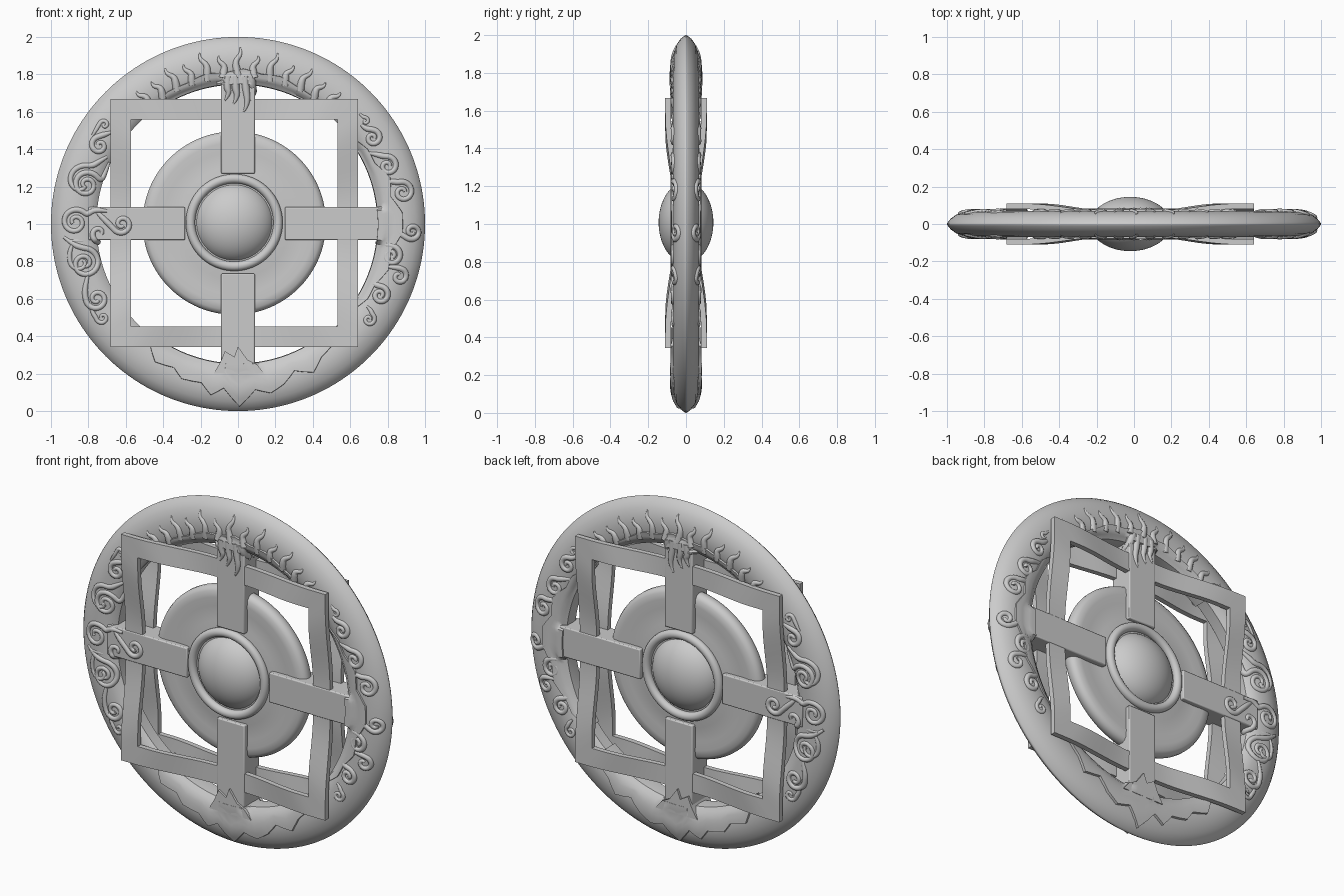
import bpy, bmesh
from math import sin, cos, pi, radians, hypot

if "Cube" in bpy.data.objects:
    bpy.data.objects.remove(bpy.data.objects["Cube"])

C = 1.0                      # height of the wheel centre
HX, HZ = -0.02, 1.005        # hub and frame centre
RING = [(0.752, 0.0), (0.757, 0.035), (0.78, 0.056), (0.82, 0.067), (0.87, 0.07),
        (0.91, 0.064), (0.95, 0.05), (0.98, 0.029), (0.995, 0.01), (1.0, 0.0)]


def finish(name, bm):
    bmesh.ops.remove_doubles(bm, verts=bm.verts, dist=1e-5)
    bmesh.ops.recalc_face_normals(bm, faces=bm.faces)
    me = bpy.data.meshes.new(name)
    bm.to_mesh(me)
    bm.free()
    ob = bpy.data.objects.new(name, me)
    bpy.context.collection.objects.link(ob)
    return ob


def lathe(name, half, cx, cz, n=128, closed=True):
    """Revolve a front half profile (r, y), mirrored front to back, about the y axis."""
    prof = half + [(r, -y) for r, y in reversed(half)]
    bm = bmesh.new()
    rows = [[bm.verts.new((cx + r * cos(2*pi*i/n), y, cz + r * sin(2*pi*i/n)))
             for r, y in prof] for i in range(n)]
    m = len(prof)
    for i in range(n):
        a, b = rows[i], rows[(i + 1) % n]
        for j in range(m if closed else m - 1):
            k = (j + 1) % m
            bm.faces.new((a[j], a[k], b[k], b[j]))
    return finish(name, bm)


def surf(x, z):
    """Height of the ring or spoke surface under a point of relief."""
    r = hypot(x, z - C)
    y = 0.0
    for (r0, y0), (r1, y1) in zip(RING, RING[1:]):
        if r0 <= r <= r1:
            y = y0 + (y1 - y0) * (r - r0) / (r1 - r0)
    if r < 0.8 and min(abs(x), abs(z - C)) < 0.09:
        y = max(y, 0.07)
    return y


def box(name, x0, x1, z0, z1, d):
    bm = bmesh.new()
    bmesh.ops.create_cube(bm, size=1)
    for v in bm.verts:
        v.co = ((x0 + x1)/2 + v.co.x*(x1 - x0), v.co.y*2*d, (z0 + z1)/2 + v.co.z*(z1 - z0))
    ob = finish(name, bm)
    bev = ob.modifiers.new("bevel", 'BEVEL')
    bev.width, bev.segments = 0.006, 2


def frame(name, side, n=24, out=0.662, inn=0.553):
    """Square band whose corners flare away from the wheel."""
    bm = bmesh.new()
    loops = []
    for q in range(4):
        for i in range(n):
            s = -1 + 2*i/n
            t = min(1, max(0, (abs(s) - 0.15) / 0.72))
            y = 0.066 + 0.044 * t*t*(3 - 2*t)
            c, d = round(cos(q*pi/2)), round(sin(q*pi/2))
            loops.append([bm.verts.new((HX + h*(c*s + d), side*yy, HZ + h*(d*s - c)))
                          for h, yy in ((out, y), (inn, y), (inn, y-0.03), (out, y-0.03))])
    for i in range(len(loops)):
        a, b = loops[i], loops[(i + 1) % len(loops)]
        for j in range(4):
            k = (j + 1) % 4
            bm.faces.new((a[j], a[k], b[k], b[j]))
    finish(name, bm)


def patch(name, outline, h=0.012, sub=4, rows=7, r_in=0.745):
    """Raised skin over the inner rim, bounded outside by (angle, radius) points."""
    pts = []
    for (a, r), (a2, r2) in zip(outline, outline[1:]):
        pts += [(a + (a2 - a)*k/sub, r + (r2 - r)*k/sub) for k in range(sub)]
    pts.append(outline[-1])
    bm = bmesh.new()
    for side in (-1, 1):
        grid = []
        for a, ro in pts:
            ca, sa = cos(radians(a)), sin(radians(a))
            col = [bm.verts.new((r_in*ca, 0, C + r_in*sa))]
            for k in range(rows):
                r = r_in + 0.003 + (ro - r_in - 0.003) * k/(rows - 1)
                y = max(surf(r*ca, C + r*sa), 0.03) + h
                col.append(bm.verts.new((r*ca, side*y, C + r*sa)))
            r = ro + 0.003
            col.append(bm.verts.new((r*ca, side*(surf(r*ca, C + r*sa) - 0.012), C + r*sa)))
            grid.append(col)
        for a, b in zip(grid, grid[1:]):
            for j in range(len(a) - 1):
                bm.faces.new((a[j], a[j+1], b[j+1], b[j]))
    finish(name, bm)


def tubes(name, strokes):
    """Tapered relief strokes, each a list of (x, z, width), on both faces."""
    cu = bpy.data.curves.new(name, 'CURVE')
    cu.dimensions, cu.bevel_depth, cu.bevel_resolution = '3D', 1.0, 2
    cu.resolution_u, cu.use_fill_caps = 4, True
    for st in strokes:
        for side in (-1, 1):
            sp = cu.splines.new('NURBS')
            sp.points.add(len(st) - 1)
            for p, (x, z, w) in zip(sp.points, st):
                p.co = (x, side*(surf(x, z) - 0.25*w), z, 1)
                p.radius = w
            sp.order_u, sp.use_endpoint_u = 3, True
    bpy.context.collection.objects.link(bpy.data.objects.new(name, cu))


def polar(a, r, w):
    return (r*cos(radians(a)), C + r*sin(radians(a)), w)


def swirl(cx, cz, r, a0, turns, tail=(), w=0.017):
    n = int(abs(turns)*12)
    pts = [(x, z, w*0.5 if i == 0 else w) for i, (x, z) in enumerate(tail)]
    for i in range(n + 1):
        f = i/n
        a = radians(a0) + turns*2*pi*f
        rr = r*(1 - 0.8*f)
        pts.append((cx + rr*cos(a), cz + rr*sin(a), w*(1 - 0.35*f)))
    return pts


# Outer wheel rim
lathe("rim", RING[1:-1] + [(1.0, 0.002)], 0, C, 160)

# Hub: shallow disc, collars and domes
lathe("hub_disc", [(0, 0.05), (0.26, 0.05), (0.3, 0.042), (0.38, 0.04), (0.43, 0.044),
                   (0.465, 0.04), (0.483, 0.027), (0.49, 0.01)], HX, HZ, closed=False)
lathe("hub_dome", [(0.215*sin(i*pi/32), 0.145*cos(i*pi/32)) for i in range(16)], HX, HZ + 0.003,
      64, False)
for nm, s in (("front", -1), ("back", 1)):
    bpy.ops.mesh.primitive_torus_add(major_radius=0.234, minor_radius=0.025, major_segments=96,
                                     minor_segments=16, location=(HX, s*0.057, HZ + 0.003),
                                     rotation=(pi/2, 0, 0))
    bpy.context.object.name = nm + "_collar"
    frame(nm + "_square_frame", s)

# Four spokes
box("top_spoke", -0.09, 0.09, 1.27, 1.79, 0.07)
box("bottom_spoke", -0.09, 0.09, 0.21, 0.735, 0.07)
box("left_spoke", -0.8, -0.283, 0.915, 1.09, 0.07)
box("right_spoke", 0.25, 0.8, 0.915, 1.09, 0.07)

# Flames at the top: a raised base and curling tongues
patch("flame_base", [(52, 0.76), (60, 0.79), (67, 0.80), (74, 0.82), (81, 0.81), (88, 0.83),
                     (95, 0.81), (102, 0.82), (110, 0.80), (118, 0.80), (128, 0.76)])
flames = []
for i in range(13):
    a = 127 - i*6.2
    tall = 0.875 + 0.07*cos(radians((a - 90)*2)) * (1 if i % 2 == 0 else 0.45)
    bend = 2.2 if a > 92 else -2.2
    base = 0.785
    d = tall - base
    flames.append([polar(a, base, 0.024), polar(a - bend*0.4, base + d*0.3, 0.022),
                   polar(a - bend*0.5, base + d*0.55, 0.016), polar(a + bend*0.5, base + d*0.8, 0.011),
                   polar(a + bend*0.2, tall, 0.003)])
for x, z in ((-0.06, 1.66), (-0.015, 1.64), (0.04, 1.6), (0.075, 1.66)):
    flames.append([(x*0.9, 1.79, 0.024), (x, 1.73, 0.022), (x + 0.015, z + 0.04, 0.015), (x - 0.01, z, 0.004)])
tubes("flame_tongues", flames)

# Wind scrolls on the left
tubes("wind_scrolls", [
    swirl(-0.81, 1.21, 0.075, 20, 1.6, [(-0.69, 1.33), (-0.72, 1.25)]),
    swirl(-0.83, 1.22, 0.105, 60, 0.7, [(-0.70, 1.36), (-0.75, 1.33)]),
    swirl(-0.62, 1.0, 0.055, 200, 1.3, [(-0.78, 1.09), (-0.73, 1.04)]),
    swirl(-0.87, 1.01, 0.075, 30, 1.5, [(-0.70, 1.07), (-0.77, 1.08)]),
    swirl(-0.74, 0.95, 0.05, 270, -0.8, [(-0.9, 0.91), (-0.82, 0.91)]),
    swirl(-0.82, 0.79, 0.085, 100, -1.5, [(-0.93, 0.93), (-0.88, 0.89)]),
    swirl(-0.84, 0.80, 0.06, 180, 0.6, [(-0.88, 0.9), (-0.9, 0.86)], 0.014),
    swirl(-0.755, 0.6, 0.06, 180, 1.4, [(-0.80, 0.74), (-0.82, 0.66)]),
    swirl(-0.725, 0.5, 0.035, 180, 1.0, [(-0.79, 0.58), (-0.78, 0.53)], 0.013),
    swirl(-0.74, 1.42, 0.05, 90, 1.2, [(-0.68, 1.49), (-0.71, 1.48)]),
    swirl(-0.715, 1.53, 0.025, 150, -0.9, [(-0.78, 1.47), (-0.76, 1.5)], 0.012)])

# Water on the right: smooth swell with breaking crests
patch("water_swell", [(-38, 0.76), (-30, 0.80), (-24, 0.80), (-17, 0.84), (-10, 0.83), (-3, 0.88),
                      (4, 0.88), (10, 0.83), (17, 0.85), (24, 0.80), (30, 0.80), (38, 0.76)], 0.009)
tubes("water_crests", [
    swirl(0.72, 1.46, 0.045, 90, -1.3, [(0.66, 1.53), (0.68, 1.51)]),
    swirl(0.80, 1.31, 0.055, 110, -1.3, [(0.70, 1.38), (0.75, 1.37)]),
    swirl(0.88, 1.17, 0.06, 120, -1.3, [(0.77, 1.22), (0.82, 1.23)]),
    swirl(0.93, 0.96, 0.045, 240, 1.3, [(0.80, 1.05), (0.85, 0.96)]),
    swirl(0.82, 0.83, 0.055, 90, -1.4, [(0.74, 0.9), (0.78, 0.89)]),
    swirl(0.86, 0.72, 0.045, 60, -1.0, [(0.80, 0.77), (0.84, 0.77)]),
    swirl(0.76, 0.62, 0.05, 100, -1.4, [(0.70, 0.68), (0.73, 0.68)]),
    swirl(0.70, 0.49, 0.035, 60, -1.2, [(0.69, 0.56), (0.71, 0.54)], 0.013),
    swirl(0.68, 1.55, 0.02, 90, -0.8, [(0.65, 1.59), (0.67, 1.57)], 0.011)])

# Rock at the bottom: jagged skin plus peaks climbing the spoke
patch("rock_skin", [(234, 0.80), (239, 0.86), (246, 0.84), (250, 0.88), (257, 0.87), (261, 0.925),
                    (265, 0.88), (270.5, 0.975), (276, 0.89), (281, 0.92), (286, 0.89), (291, 0.84),
                    (297, 0.89), (302, 0.84), (308, 0.82), (311, 0.76)], 0.014, 2)
bm = bmesh.new()
peaks = [(-0.13, 0.2), (-0.095, 0.26), (-0.07, 0.32), (-0.02, 0.29), (0.0, 0.345),
         (0.05, 0.275), (0.1, 0.25), (0.14, 0.2)]
f = bm.faces.new([bm.verts.new((x, -0.083, z)) for x, z in peaks])
ext = bmesh.ops.extrude_face_region(bm, geom=[f])
bmesh.ops.translate(bm, vec=(0, 0.166, 0),
                    verts=[e for e in ext["geom"] if isinstance(e, bmesh.types.BMVert)])
finish("rock_peaks", bm)

# Smooth shading with crisp edges
bpy.ops.object.select_all(action='DESELECT')
for ob in bpy.context.scene.objects:
    if ob.type == 'MESH':
        ob.select_set(True)
        bpy.context.view_layer.objects.active = ob
bpy.ops.object.shade_smooth_by_angle(angle=radians(35))
